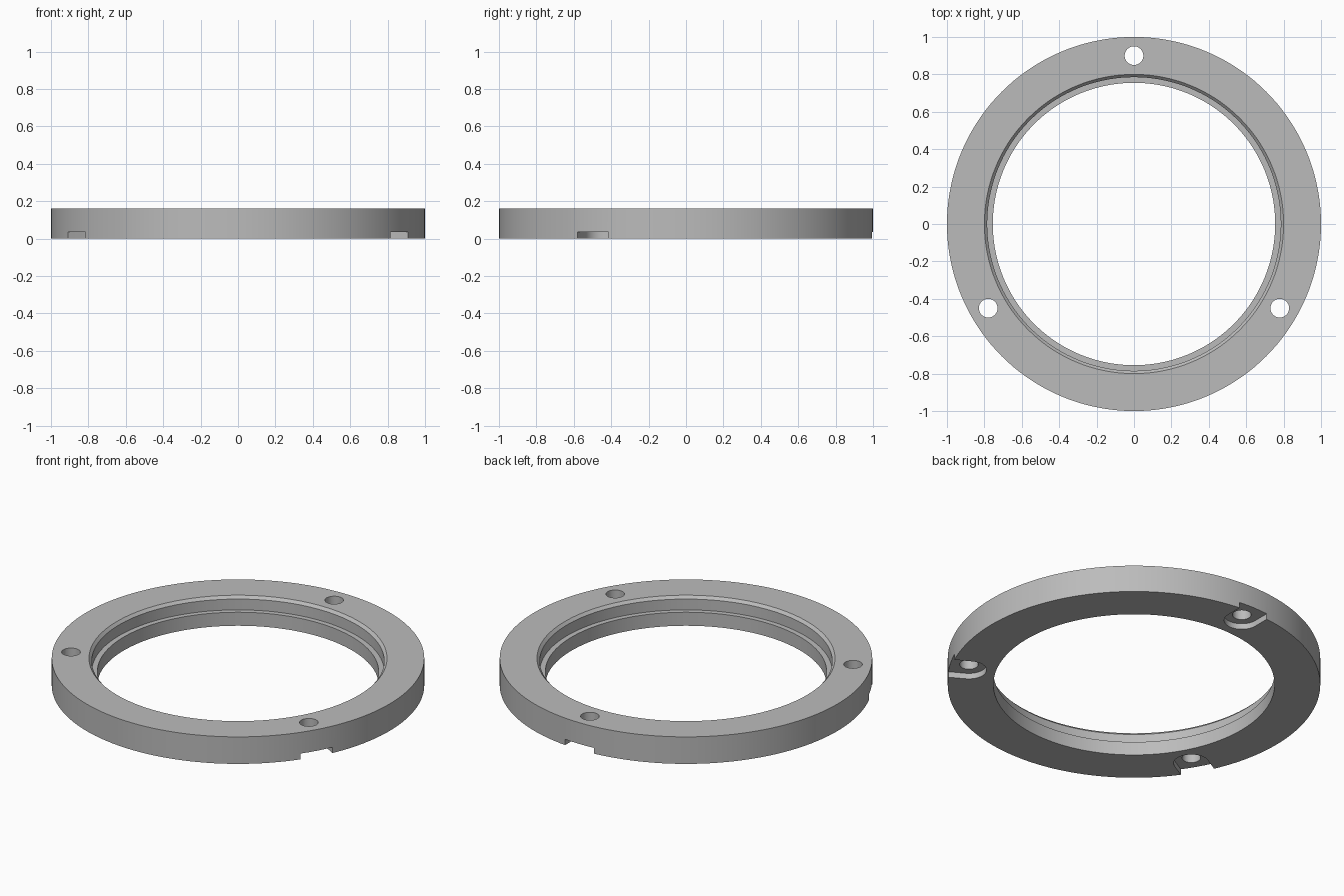
import bpy, bmesh
from math import pi, cos, sin, radians
from mathutils import Matrix, Vector

if "Cube" in bpy.data.objects:
    bpy.data.objects.remove(bpy.data.objects["Cube"])

HEIGHT = 0.16
SLOT_DEPTH = 0.034
BOLT_CIRCLE = 0.9

grey = bpy.data.materials.new("metal grey")
grey.use_nodes = True
colour = (0.5, 0.5, 0.5, 1)
grey.diffuse_color = colour
grey.node_tree.nodes["Principled BSDF"].inputs["Base Color"].default_value = colour


def make_object(name, bm):
    bmesh.ops.recalc_face_normals(bm, faces=bm.faces)
    mesh = bpy.data.meshes.new(name)
    bm.to_mesh(mesh)
    bm.free()
    mesh.materials.append(grey)
    obj = bpy.data.objects.new(name, mesh)
    bpy.context.collection.objects.link(obj)
    return obj


def lathe(name, profile, steps):
    """Revolve a closed (radius, z) outline around the z axis."""
    bm = bmesh.new()
    verts = [bm.verts.new((r, 0, z)) for r, z in profile]
    edges = [bm.edges.new((v, verts[i - 1])) for i, v in enumerate(verts)]
    bmesh.ops.spin(bm, geom=verts + edges, cent=(0, 0, 0), axis=(0, 0, 1),
                   angle=2 * pi, steps=steps, use_merge=True)
    bmesh.ops.remove_doubles(bm, verts=bm.verts, dist=1e-5)
    return make_object(name, bm)


def prism(name, outline, z0, z1, angle):
    """Extrude a flat outline upward, then turn it about the z axis."""
    bm = bmesh.new()
    face = bm.faces.new([bm.verts.new((x, y, z0)) for x, y in outline])
    top = bmesh.ops.extrude_face_region(bm, geom=[face])["geom"]
    bmesh.ops.translate(bm, vec=Vector((0, 0, z1 - z0)),
                        verts=[v for v in top if isinstance(v, bmesh.types.BMVert)])
    bmesh.ops.rotate(bm, verts=bm.verts, cent=(0, 0, 0), matrix=Matrix.Rotation(angle, 3, "Z"))
    return make_object(name, bm)


def arc(radius, start, end, count):
    return [(BOLT_CIRCLE + radius * cos(start + (end - start) * i / count),
             radius * sin(start + (end - start) * i / count)) for i in range(count + 1)]


# Flange ring with a stepped bore and a chamfered top lip
ring = lathe("flange_ring", [(0.755, 0), (1, 0), (1, HEIGHT), (0.8, HEIGHT),
                             (0.785, HEIGHT - 0.016), (0.785, 0.08), (0.755, 0.08)], 144)

# Bolt holes and round-ended slots open to the rim, three times around
hole = arc(0.05, 0, 2 * pi, 40)[:-1]
slot = arc(0.095, pi / 2, 3 * pi / 2, 24) + [(1.1, -0.095), (1.1, 0.095)]
cutters = []
for degrees in (90, 210, 330):
    turn = radians(degrees)
    cutters.append(prism("slot_cutter", slot, -0.1, SLOT_DEPTH, turn))
    cutters.append(prism("hole_cutter", hole, -0.2, HEIGHT + 0.1, turn))

bpy.context.view_layer.objects.active = ring
for cutter in cutters:
    cutter.hide_render = True
    cut = ring.modifiers.new("cut", "BOOLEAN")
    cut.operation = "DIFFERENCE"
    cut.solver = "EXACT"
    cut.object = cutter
    bpy.ops.object.modifier_apply(modifier=cut.name)
for cutter in cutters:
    bpy.data.objects.remove(cutter)

# Smooth round walls with crisp edges
bpy.ops.object.select_all(action="DESELECT")
ring.select_set(True)
bpy.ops.object.shade_smooth_by_angle(angle=radians(30))
